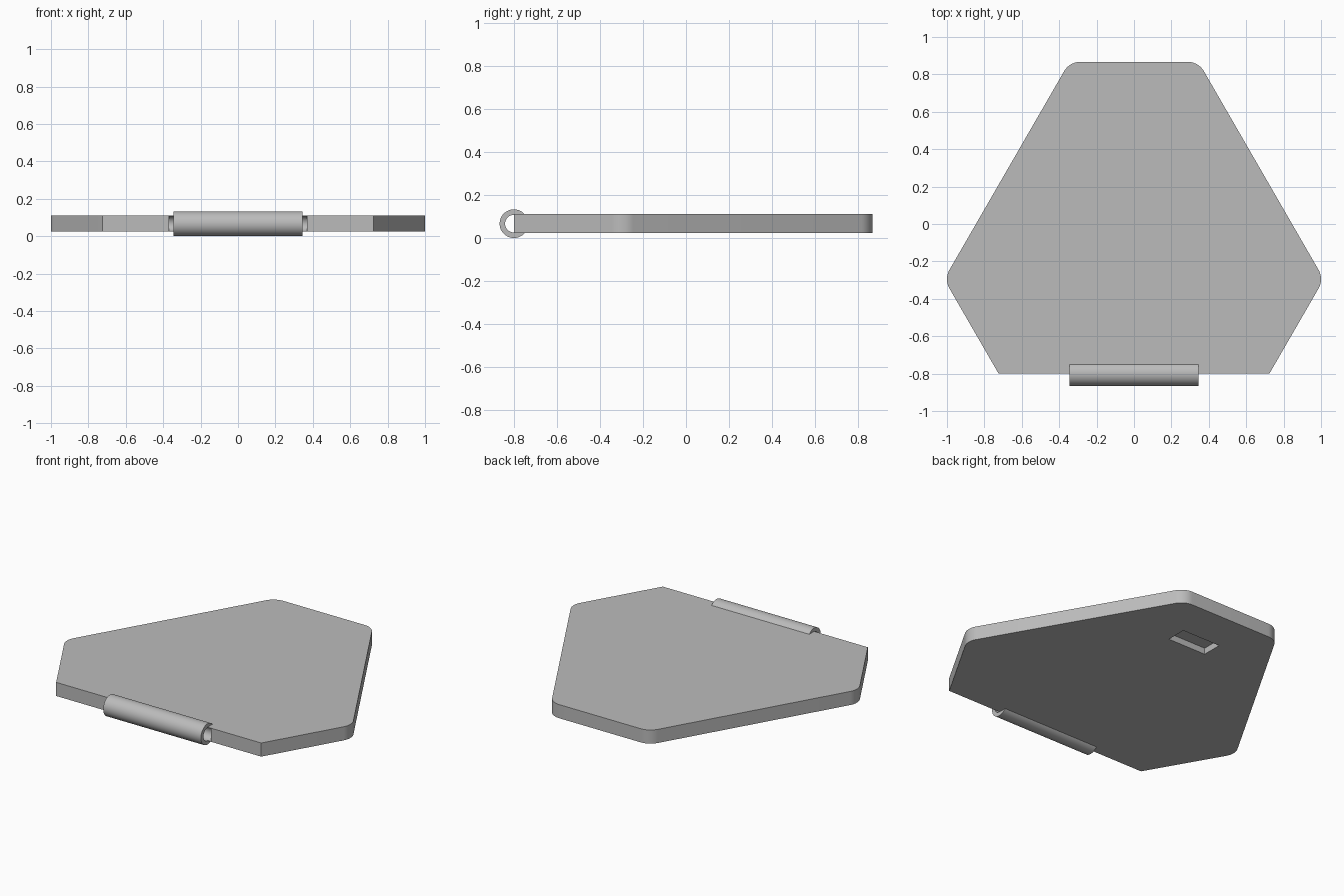
import bpy, bmesh
from math import pi, sin, cos, radians, sqrt
from mathutils import Matrix

if "Cube" in bpy.data.objects:
    bpy.data.objects.remove(bpy.data.objects["Cube"])

grey = bpy.data.materials.new("plain grey")
grey.use_nodes = True
colour = (0.5, 0.5, 0.5, 1)
grey.diffuse_color = colour
grey.node_tree.nodes["Principled BSDF"].inputs["Base Color"].default_value = colour

HINGE_Y, HINGE_Z, HINGE_R = -0.80, 0.0665, 0.0665
BOTTOM, TOP = 0.024, 0.111
FRONT, BACK = -0.80, 0.867


def make(name, bm):
    bmesh.ops.recalc_face_normals(bm, faces=bm.faces)
    mesh = bpy.data.meshes.new(name)
    bm.to_mesh(mesh)
    bm.free()
    mesh.materials.append(grey)
    obj = bpy.data.objects.new(name, mesh)
    bpy.context.collection.objects.link(obj)
    return obj


def prism(name, outline, z0, z1):
    bm = bmesh.new()
    face = bm.faces.new([bm.verts.new((x, y, z0)) for x, y in outline])
    top = bmesh.ops.extrude_face_region(bm, geom=[face])["geom"]
    bmesh.ops.translate(bm, vec=(0, 0, z1 - z0),
                        verts=[v for v in top if isinstance(v, bmesh.types.BMVert)])
    return make(name, bm)


def rod(name, radius, length):
    bm = bmesh.new()
    place = Matrix.Translation((0, HINGE_Y, HINGE_Z)) @ Matrix.Rotation(pi / 2, 4, "Y")
    bmesh.ops.create_cone(bm, cap_ends=True, segments=64, radius1=radius,
                          radius2=radius, depth=length, matrix=place)
    return make(name, bm)


def combine(target, tool, operation):
    tool.hide_render = True
    mod = target.modifiers.new(operation.lower(), "BOOLEAN")
    mod.object, mod.operation, mod.solver = tool, operation, "EXACT"
    bpy.context.view_layer.objects.active = target
    bpy.ops.object.modifier_apply(modifier=mod.name)
    bpy.data.objects.remove(tool)


def arc(cx, cy, r, start, end, steps=12):
    angles = [radians(start + (end - start) * i / steps) for i in range(steps + 1)]
    return [(cx + r * cos(a), cy + r * sin(a)) for a in angles]


# Plate: six sides at sixty degrees, rounded side and back corners
r = 0.1
side_x, side_y = 1 - r, -0.295
back_y = BACK - r
back_x = side_x - (back_y - side_y) / sqrt(3)
front_x = side_x + r * 2 / sqrt(3) - (side_y - FRONT) / sqrt(3)
half = [(front_x, FRONT)] + arc(side_x, side_y, r, -30, 30) + arc(back_x, back_y, r, 30, 90)
outline = half + [(-x, y) for x, y in reversed(half)]
plate = prism("plate_with_hinge_sleeve", outline, BOTTOM, TOP)

# Hinge sleeve with a bore running a little past its ends into the plate
combine(plate, rod("sleeve", HINGE_R, 0.69), "UNION")
combine(plate, rod("bore", 0.041, 0.74), "DIFFERENCE")

# Shallow rectangular recess in the underside
slot = [(-0.135, 0.475), (0.135, 0.475), (0.135, 0.605), (-0.135, 0.605)]
combine(plate, prism("recess", slot, BOTTOM - 0.05, BOTTOM + 0.04), "DIFFERENCE")

bpy.ops.object.select_all(action="DESELECT")
plate.select_set(True)
bpy.context.view_layer.objects.active = plate
bpy.ops.object.shade_smooth_by_angle(angle=radians(30))
